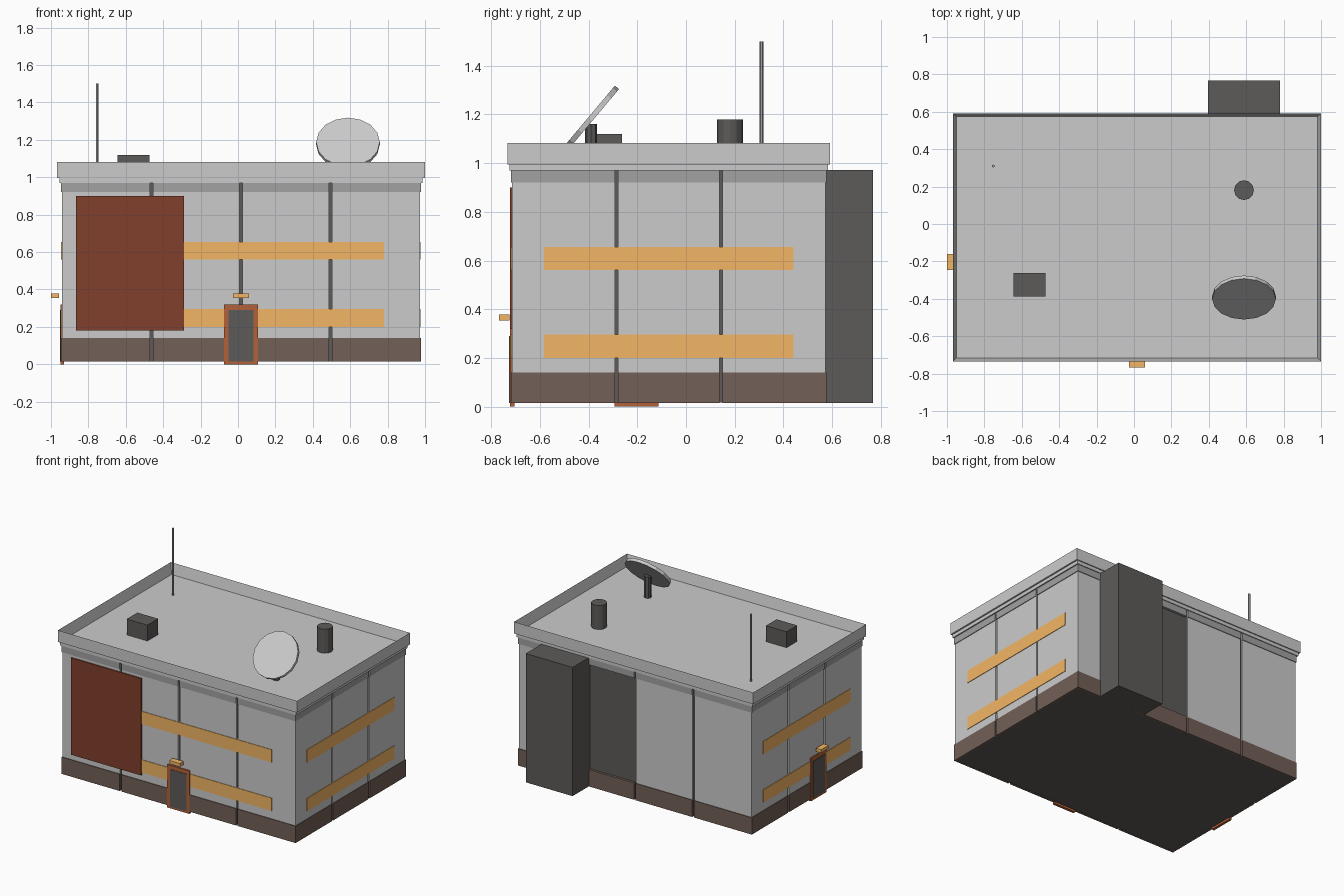
import bpy, bmesh, math
from mathutils import Matrix

if "Cube" in bpy.data.objects:
    bpy.data.objects.remove(bpy.data.objects["Cube"])

CX, CY = 0.016, -0.071          # building centre
HX, HY = 0.957, 0.644           # half size of the wall faces
CORE = 0.013                    # depth of the seams behind the walls


def material(name, rgb):
    m = bpy.data.materials.new(name)
    m.diffuse_color = (*rgb, 1)
    m.use_nodes = True
    m.node_tree.nodes["Principled BSDF"].inputs["Base Color"].default_value = m.diffuse_color
    return m


DARK = material("dark_metal", (0.11, 0.105, 0.1))
BROWN = material("brown_base", (0.17, 0.115, 0.095))
TRIM = material("trim_grey", (0.36, 0.36, 0.36))
ORANGE = material("lit_orange", (0.9, 0.47, 0.13))
RUST = material("rust_red", (0.22, 0.05, 0.025))
FRAME = material("frame_orange", (0.45, 0.12, 0.04))


def finish(name, bm, mat):
    bmesh.ops.recalc_face_normals(bm, faces=bm.faces)
    me = bpy.data.meshes.new(name)
    bm.to_mesh(me)
    bm.free()
    ob = bpy.data.objects.new(name, me)
    bpy.context.collection.objects.link(ob)
    if mat:
        me.materials.append(mat)
    return ob


def box_bm(bm, lo, hi):
    size = [b - a for a, b in zip(lo, hi)]
    mid = [(a + b) / 2 for a, b in zip(lo, hi)]
    bmesh.ops.create_cube(bm, size=1, matrix=Matrix.Translation(mid) @ Matrix.Diagonal((*size, 1)))


def box(name, lo, hi, mat=None):
    bm = bmesh.new()
    box_bm(bm, lo, hi)
    return finish(name, bm, mat)


def cylinder(name, loc, r, h, sides, mat=None, tilt=0):
    bm = bmesh.new()
    bmesh.ops.create_cone(bm, cap_ends=True, segments=sides, radius1=r, radius2=r, depth=h,
                          matrix=Matrix.Translation(loc) @ Matrix.Rotation(tilt, 4, 'X'))
    return finish(name, bm, mat)


def wall_box(bm, side, u0, u1, z0, z1, d0, d1):
    """Box on a wall: u runs along the wall, d is the distance out from the wall face."""
    if side in ("front", "back"):
        s = -1 if side == "front" else 1
        ys = sorted((CY + s * (HY + d0), CY + s * (HY + d1)))
        box_bm(bm, (CX + u0, ys[0], z0), (CX + u1, ys[1], z1))
    else:
        s = -1 if side == "left" else 1
        xs = sorted((CX + s * (HX + d0), CX + s * (HX + d1)))
        box_bm(bm, (xs[0], CY + u0, z0), (xs[1], CY + u1, z1))


def on_wall(name, side, boxes, mat=None):
    bm = bmesh.new()
    for b in boxes:
        wall_box(bm, side, *b)
    return finish(f"{side}_{name}", bm, mat)


# dark core seen through the seams
box("core", (CX - HX + CORE, CY - HY + CORE, 0.016), (CX + HX - CORE, CY + HY - CORE, 0.98), DARK)

# wall panels, base strips and cornice strips, split by narrow seams
GAP = 0.007
for side, count in (("front", 4), ("back", 4), ("left", 3), ("right", 3)):
    long_side = count == 4
    half = HX if long_side else HY
    walls, bases, cornices = [], [], []
    for i in range(count):
        u0 = -half + 2 * half * i / count
        u1 = -half + 2 * half * (i + 1) / count
        a = u0 + GAP if i else (-half if long_side else -half + CORE)
        b = u1 - GAP if i < count - 1 else (half if long_side else half - CORE)
        e0 = 0.005 if long_side and i == 0 else 0
        e1 = 0.005 if long_side and i == count - 1 else 0
        if not (side == "back" and i == 2):      # this bay is open and dark
            walls.append((a, b, 0.14, 0.92, -CORE, 0))
        bases.append((a - e0, b + e1, 0.015, 0.14, -CORE, 0.005))
        cornices.append((a - e0, b + e1, 0.92, 0.975, -CORE, 0.005))
    on_wall("wall_panels", side, walls)
    on_wall("base", side, bases, BROWN)
    on_wall("cornice", side, cornices, TRIM)

# lit window bands
for side, half in (("front", 0.764), ("left", 0.512), ("right", 0.512)):
    on_wall("window_bands", side,
            [(-half, half, z, z + 0.095, -0.01, 0.004) for z in (0.2, 0.56)], ORANGE)

# doors with frame and lamp
for side, u in (("front", 0.0), ("left", -0.132)):
    on_wall("door_frame", side, [(u - 0.091, u - 0.068, 0, 0.32, -0.01, 0.009),
                                 (u + 0.068, u + 0.091, 0, 0.32, -0.01, 0.009),
                                 (u - 0.068, u + 0.068, 0.29, 0.32, -0.01, 0.009),
                                 (u - 0.068, u + 0.068, 0, 0.015, -0.01, 0.009)], FRAME)
    on_wall("door", side, [(u - 0.068, u + 0.068, 0.015, 0.29, -0.01, 0.012)], DARK)
    out = 0.053 if side == "front" else 0.059
    on_wall("door_lamp", side, [(u - 0.043, u + 0.043, 0.354, 0.379, out - 0.042, out)], ORANGE)

# blank billboard and rear duct
on_wall("billboard", "front", [(-0.882, -0.306, 0.18, 0.9, 0, 0.009)], RUST)
box("rear_duct", (0.395, 0.565, 0.015), (0.78, 0.768, 0.972), DARK)

# roof slab and hollow parapet
box("roof_slab", (CX - 0.971, CY - 0.655, 0.97), (CX + 0.971, CY + 0.655, 1.0))
bm = bmesh.new()
box_bm(bm, (CX - 0.983, CY - 0.663, 0.995), (CX + 0.983, CY + 0.663, 1.082))
top = max(bm.faces, key=lambda f: f.calc_center_median().z)
bmesh.ops.inset_region(bm, faces=[top], thickness=0.026)
bmesh.ops.translate(bm, verts=top.verts, vec=(0, 0, -0.08))
finish("parapet", bm, None)

# roof equipment
box("roof_unit", (-0.643, -0.388, 1.0), (-0.473, -0.263, 1.12), DARK)
cylinder("roof_vent", (0.588, 0.181, 1.09), 0.053, 0.18, 12, DARK)
cylinder("antenna", (-0.752, 0.31, 1.25), 0.008, 0.5, 6, TRIM)
cylinder("dish_post", (0.588, -0.39, 1.08), 0.025, 0.16, 8, DARK)
cylinder("dish", (0.588, -0.393, 1.181), 0.17, 0.022, 16, None, math.radians(50))
